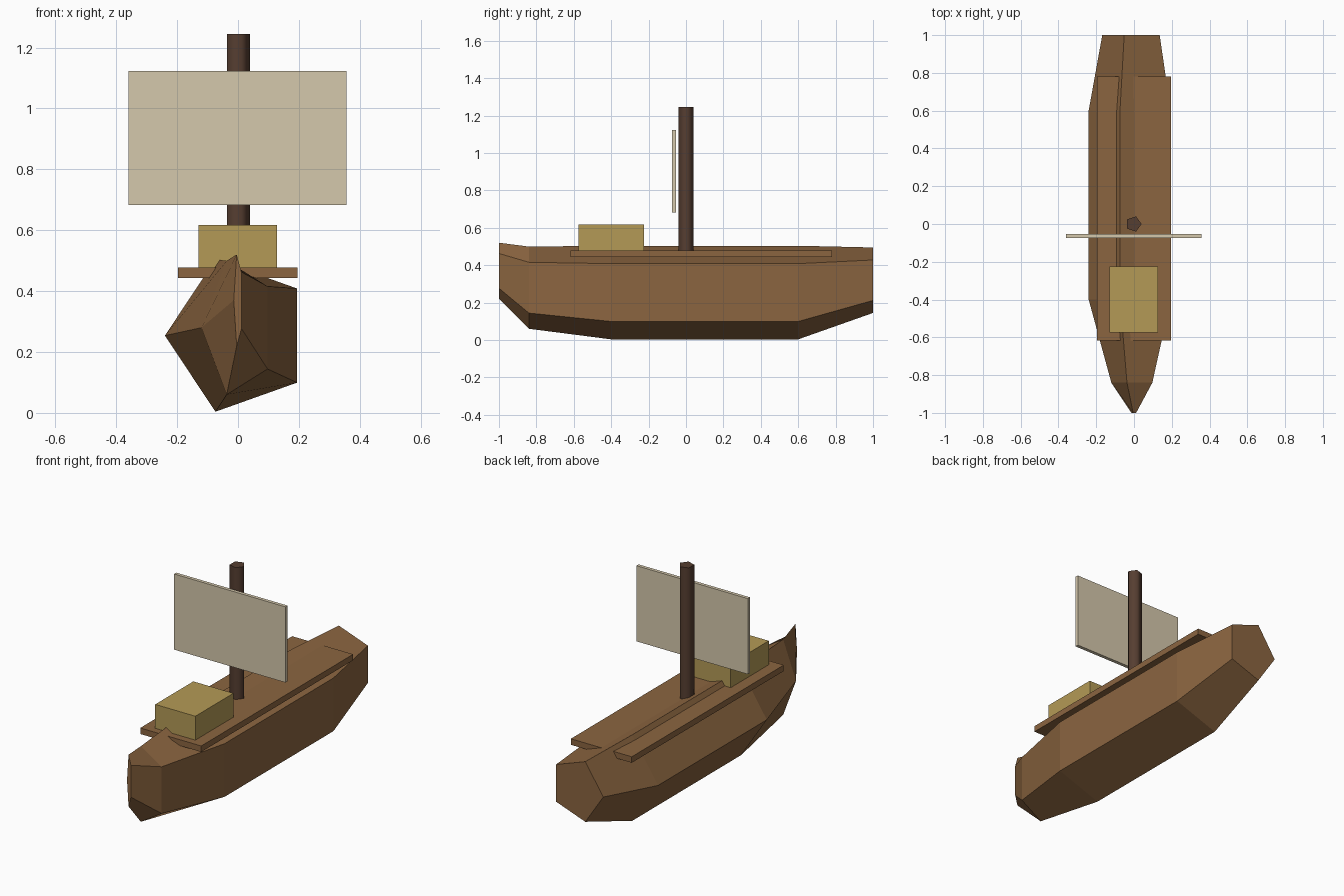
import bpy, bmesh, math

cube = bpy.data.objects.get("Cube")
if cube:
    bpy.data.objects.remove(cube, do_unlink=True)


def material(name, rgb):
    """Flat material from 0-255 sRGB values."""
    lin = [((c / 255 + 0.055) / 1.055) ** 2.4 for c in rgb]
    mat = bpy.data.materials.new(name)
    mat.use_nodes = True
    mat.diffuse_color = (*lin, 1)
    mat.node_tree.nodes["Principled BSDF"].inputs["Base Color"].default_value = (*lin, 1)
    return mat


wood = material("brown wood", (139, 101, 64))
dark_wood = material("dark wood", (86, 62, 49))
canvas = material("cream canvas", (213, 200, 172))
straw = material("straw yellow", (180, 154, 86))


def finish(name, bm, mat):
    bmesh.ops.recalc_face_normals(bm, faces=bm.faces)
    mesh = bpy.data.meshes.new(name)
    bm.to_mesh(mesh)
    bm.free()
    mesh.materials.append(mat)
    obj = bpy.data.objects.new(name, mesh)
    bpy.context.collection.objects.link(obj)
    return obj


def box(name, low, high, mat):
    bm = bmesh.new()
    bmesh.ops.create_cube(bm, size=1)
    for v in bm.verts:
        v.co = [(a + b) / 2 + c * (b - a) for a, b, c in zip(low, high, v.co)]
    return finish(name, bm, mat)


def ring(rx, ry):
    """Five-sided cross-section."""
    angles = [math.tau * i / 5 + math.pi / 5 for i in range(5)]
    return [(rx * math.cos(a), ry * math.sin(a)) for a in angles]


def loft(name, rings, mat):
    """Skin a list of equal-length point rings and cap both ends."""
    bm = bmesh.new()
    loops = [[bm.verts.new(p) for p in r] for r in rings]
    for a, b in zip(loops, loops[1:]):
        for i in range(len(a)):
            j = (i + 1) % len(a)
            bm.faces.new((a[i], a[j], b[j], b[i]))
    bm.faces.new(loops[0])
    bm.faces.new(loops[-1])
    return finish(name, bm, mat)


# Hull: stations from bow to stern as (y, half width, half height, centre z)
stations = [
    (-1.0, 0.014, 0.158, 0.37),
    (-0.84, 0.12, 0.231, 0.28),
    (-0.4, 0.24, 0.263, 0.254),
    (0.6, 0.24, 0.263, 0.254),
    (1.0, 0.168, 0.184, 0.32),
]
loft("hull", [[(x, y, zc + z) for x, z in ring(rx, rz)]
              for y, rx, rz, zc in stations], wood)

# Deck and cabin
box("deck", (-0.197, -0.617, 0.443), (0.195, 0.78, 0.478), wood)
box("cabin", (-0.13, -0.575, 0.47), (0.128, -0.225, 0.617), straw)

# Mast: five-sided post, rounded by shading, with a corner towards +x
mast = loft("mast", [[(-0.002 - x, y, z) for x, y in ring(0.042, 0.042)]
                     for z in (0.445, 1.245)], dark_wood)
bpy.ops.object.select_all(action='DESELECT')
mast.select_set(True)
bpy.context.view_layer.objects.active = mast
bpy.ops.object.shade_smooth_by_angle(angle=math.radians(80))

# Sail
box("sail", (-0.36, -0.074, 0.683), (0.357, -0.054, 1.123), canvas)
